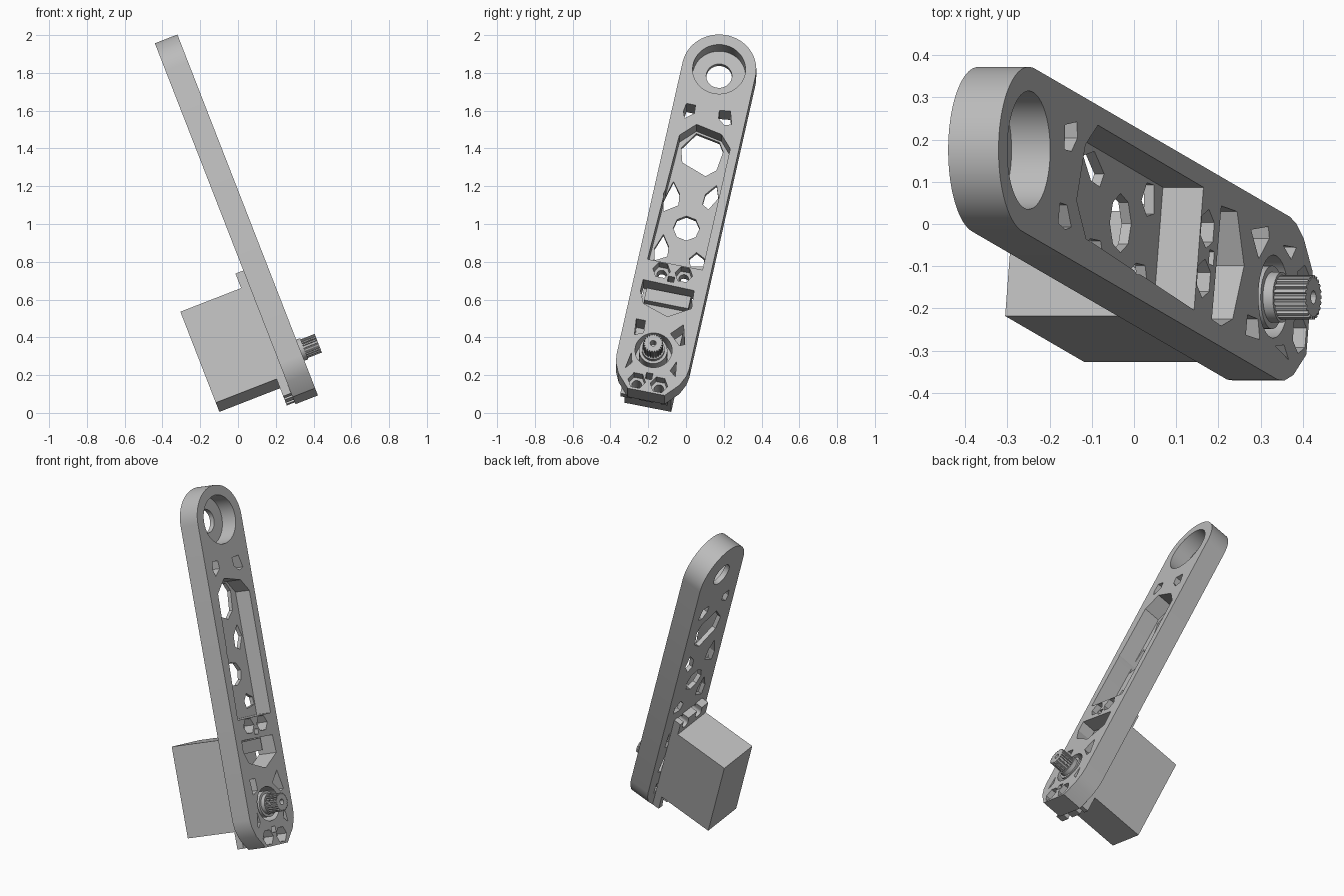
import bpy, bmesh, math
from mathutils import Matrix, Vector

if "Cube" in bpy.data.objects:
    bpy.data.objects.remove(bpy.data.objects["Cube"], do_unlink=True)

grey = bpy.data.materials.new("plain grey")
grey.use_nodes = True
COLOUR = (0.5, 0.5, 0.5, 1)
grey.diffuse_color = COLOUR
grey.node_tree.nodes["Principled BSDF"].inputs["Base Color"].default_value = COLOUR

# Tilted frame: local x across the arm, y along it, z out of its front face
NORMAL = Vector((0.932, 0, 0.363)).normalized()
UP = Vector((-NORMAL.z, 0, NORMAL.x))
SIDE = Vector((0, 1, 0))
TILT = math.radians(11.9)
across = SIDE * math.cos(TILT) - UP * math.sin(TILT)
along = SIDE * math.sin(TILT) + UP * math.cos(TILT)
FRAME = Matrix((across, along, NORMAL)).transposed().to_4x4()
FRAME.translation = UP * 1.786 + SIDE * 0.175

BACK, FRONT = 0.30, 0.428
R = 0.197


def circle(x, y, r, n=48, turn=0.0):
    return [(x + r * math.cos(turn + 2 * math.pi * i / n),
             y + r * math.sin(turn + 2 * math.pi * i / n)) for i in range(n)]


def rect(x0, x1, y0, y1):
    return [(x0, y0), (x1, y0), (x1, y1), (x0, y1)]


def part(name, prisms):
    """Object made of straight prisms, each (outline, low, high)."""
    bm = bmesh.new()
    for outline, low, high in prisms:
        face = bm.faces.new([bm.verts.new((x, y, low)) for x, y in outline])
        top = bmesh.ops.extrude_face_region(bm, geom=[face])["geom"]
        verts = [v for v in top if isinstance(v, bmesh.types.BMVert)]
        bmesh.ops.translate(bm, verts=verts, vec=(0, 0, high - low))
    bmesh.ops.recalc_face_normals(bm, faces=bm.faces)
    mesh = bpy.data.meshes.new(name)
    bm.to_mesh(mesh)
    bm.free()
    mesh.materials.append(grey)
    ob = bpy.data.objects.new(name, mesh)
    bpy.context.collection.objects.link(ob)
    ob.matrix_world = FRAME
    return ob


def activate(ob):
    bpy.ops.object.select_all(action="DESELECT")
    ob.select_set(True)
    bpy.context.view_layer.objects.active = ob


def cut(ob, prisms):
    """Subtract prisms that do not touch one another."""
    cutter = part("cutter", prisms)
    cutter.hide_render = True
    activate(ob)
    mod = ob.modifiers.new("cut", "BOOLEAN")
    mod.operation, mod.solver, mod.object = "DIFFERENCE", "EXACT", cutter
    bpy.ops.object.modifier_apply(modifier=mod.name)
    bpy.data.objects.remove(cutter, do_unlink=True)


def smooth(ob):
    activate(ob)
    bpy.ops.object.shade_smooth_by_angle(angle=math.radians(25))


# Arm: round top end, chamfered lower end
arc = [(R * math.cos(math.pi * i / 40), R * math.sin(math.pi * i / 40)) for i in range(41)]
foot = [(R, -1.70), (0.19, -1.745), (0.165, -1.80), (0.10, -1.873)]
outline = arc + [(-x, y) for x, y in foot] + foot[::-1]
arm = part("arm", [(outline, BACK, FRONT)])

# Blind pockets: round seat, long tray and four nut recesses
screws = [(x, y) for y in (-1.18, -1.82) for x in (-0.062, 0.058)]
tray = [(-0.148, -1.134), (0.149, -1.134), (0.151, -0.43), (0.089, -0.36),
        (-0.052, -0.331), (-0.128, -0.41)]
pockets = [(circle(0, 0, 0.14, 64), 0.33, 0.5), (tray, 0.325, 0.5)]
pockets += [(circle(x, y, 0.047, 6), 0.36, 0.5) for x, y in screws]
cut(arm, pockets)

# Through openings
openings = [
    circle(0, 0, 0.068),
    # tray floor
    [(-0.112, -0.44), (-0.05, -0.343), (0.08, -0.368), (0.11, -0.415),
     (0.097, -0.526), (0.047, -0.571), (-0.089, -0.52)],
    [(-0.113, -0.634), (-0.068, -0.695), (-0.059, -0.762), (-0.13, -0.812), (-0.142, -0.752)],
    [(0.115, -0.609), (0.14, -0.679), (0.101, -0.752), (0.065, -0.731), (0.068, -0.671)],
    circle(0.009, -0.881, 0.07, 8, 0.2),
    [(-0.103, -0.94), (-0.063, -1.0), (-0.056, -1.058), (-0.12, -1.095), (-0.133, -1.028)],
    [(0.09, -1.004), (0.138, -1.03), (0.142, -1.075), (0.075, -1.089), (0.06, -1.045)],
    # below the round seat
    [(-0.129, -0.225), (-0.08, -0.226), (-0.076, -0.272), (-0.121, -0.31), (-0.135, -0.273)],
    [(0.108, -0.221), (0.13, -0.293), (0.094, -0.306), (0.055, -0.274), (0.05, -0.228)],
    # body window
    [(-0.146, -1.252), (0.13, -1.258), (0.138, -1.361), (0.022, -1.432),
     (-0.117, -1.385), (-0.148, -1.316)],
    # around the shaft
    circle(-0.01, -1.634, 0.098),
    [(-0.136, -1.477), (-0.087, -1.478), (-0.083, -1.547), (-0.128, -1.568)],
    [(0.115, -1.459), (0.145, -1.568), (0.119, -1.58), (0.058, -1.523)],
    [(-0.122, -1.671), (-0.108, -1.726), (-0.136, -1.762)],
    [(0.122, -1.672), (0.134, -1.757), (0.1, -1.73)],
    rect(-0.02, 0.014, -1.80, -1.765),
    rect(-0.02, 0.014, -1.235, -1.205),
]
openings += [circle(x, y, 0.026, 24) for x, y in screws]
cut(arm, [(o, 0.2, 0.5) for o in openings])
smooth(arm)

# Motor body behind the arm
MX = -0.015
part("motor_body", [(rect(MX - 0.127, MX + 0.127, -1.76, -1.232), -0.09, 0.256)])

# Mounting flange with open screw slots at both ends
flange = part("mounting_flange", [(rect(MX - 0.127, MX + 0.127, -1.86, -1.148), 0.255, BACK)])
slots = []
for x, y in screws:
    out = 1 if y > -1.5 else -1
    bow = [(x + 0.026 * math.cos(math.pi * i / 12), y - out * 0.026 * math.sin(math.pi * i / 12))
           for i in range(13)]
    slots.append((bow + [(x - 0.012, y + out * 0.1), (x + 0.012, y + out * 0.1)], 0.2, 0.4))
cut(flange, slots)
smooth(flange)

# Motor top step seen in the window
part("motor_step", [(rect(-0.125, 0.115, -1.335, -1.265), BACK, 0.35)])

# Shaft collar and toothed output shaft
SX, SY = -0.012, -1.634
smooth(part("shaft_collar", [(circle(SX, SY, 0.075), 0.29, 0.425),
                             (circle(SX, SY, 0.06), 0.425, 0.45)]))
teeth = []
for i in range(22):
    for step, r in ((0, 0.053), (0.5, 0.053), (0.6, 0.046), (0.9, 0.046)):
        a = 2 * math.pi * (i + step) / 22
        teeth.append((SX + r * math.cos(a), SY + r * math.sin(a)))
shaft = part("output_shaft", [(teeth, 0.44, 0.53)])
cut(shaft, [(circle(SX, SY, 0.016, 24), 0.47, 0.6)])
